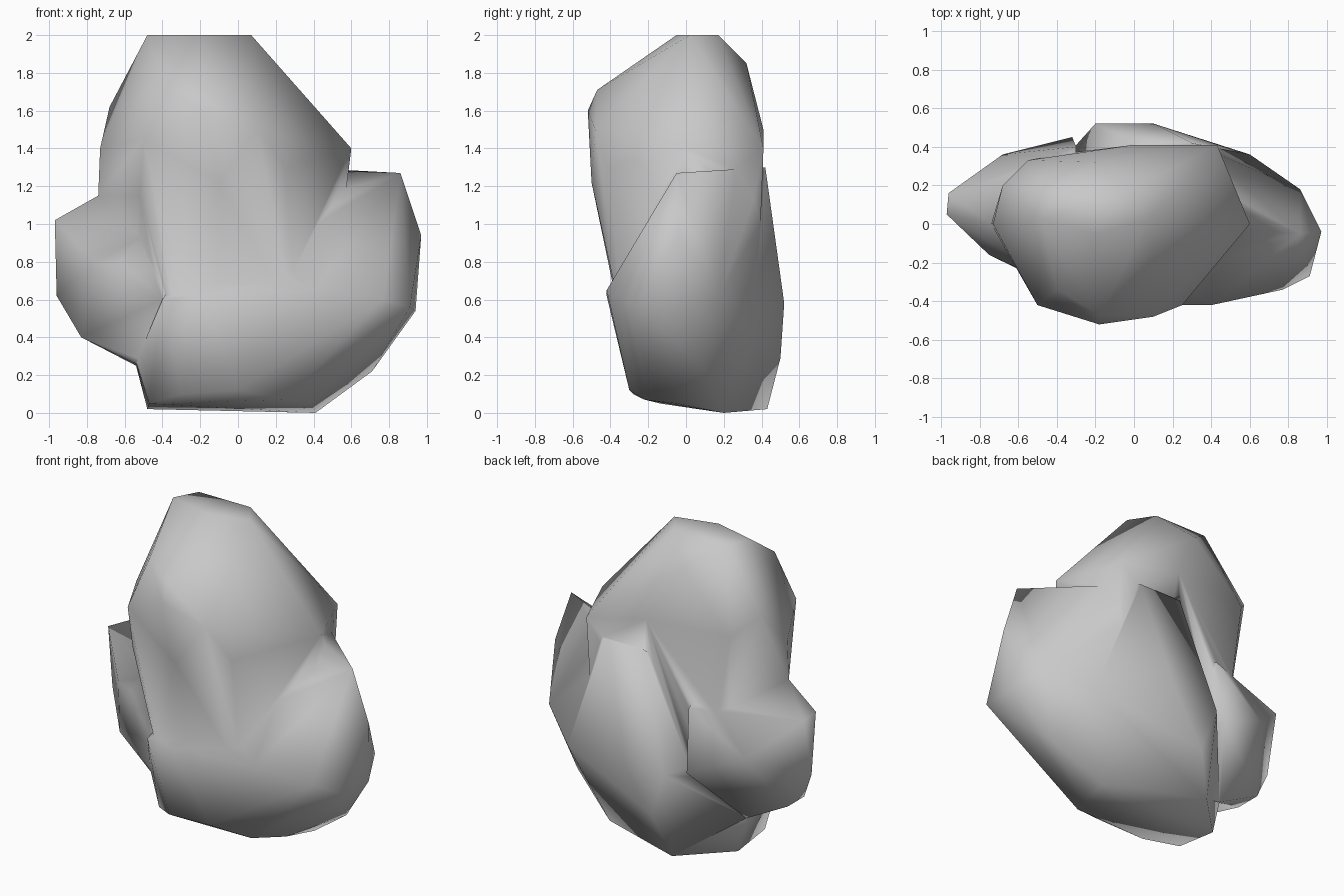
import bpy
import bmesh

# Remove the default object
default_cube = bpy.data.objects.get("Cube")
if default_cube:
    bpy.data.objects.remove(default_cube, do_unlink=True)


def make_material(name, colour):
    material = bpy.data.materials.new(name)
    material.use_nodes = True
    material.diffuse_color = colour
    shader = material.node_tree.nodes["Principled BSDF"]
    shader.inputs["Base Color"].default_value = colour
    shader.inputs["Roughness"].default_value = 0.9
    return material


def chunk(name, corners, material):
    """A convex lump of stone wrapped around its corner points."""
    bm = bmesh.new()
    for corner in corners:
        bm.verts.new(corner)
    hull = bmesh.ops.convex_hull(bm, input=bm.verts)
    buried = [item for item in hull["geom_interior"] if isinstance(item, bmesh.types.BMVert)]
    bmesh.ops.delete(bm, geom=buried, context="VERTS")
    bmesh.ops.recalc_face_normals(bm, faces=bm.faces)
    mesh = bpy.data.meshes.new(name)
    bm.to_mesh(mesh)
    bm.free()
    mesh.materials.append(material)
    lump = bpy.data.objects.new(name, mesh)
    bpy.context.collection.objects.link(lump)
    return lump


def fuse(body, lump):
    """Weld a lump onto the body and discard the separate lump."""
    union = body.modifiers.new("fuse", "BOOLEAN")
    union.operation = "UNION"
    union.solver = "EXACT"
    union.object = lump
    bpy.context.view_layer.objects.active = body
    bpy.ops.object.modifier_apply(modifier=union.name)
    bpy.data.objects.remove(lump, do_unlink=True)


stone_grey = make_material("stone grey", (0.58, 0.58, 0.58, 1))

# Upper body: flat summit, brow, shoulders and the taper into the base
summit = [(-.48, .02, 2), (-.4, .17, 2), (-.03, .17, 2), (.07, .02, 2), (-.2, -.05, 2)]
brow = [
    (-.2, .32, 1.85), (-.4, -.34, 1.76), (-.18, -.47, 1.71),
    (-.68, .2, 1.62), (-.18, -.52, 1.6), (.1, -.48, 1.5),
]
shoulders = [
    (-.5, -.42, 1.45), (-.73, 0, 1.4), (-.55, .33, 1.5), (0, .41, 1.5),
    (.43, .41, 1.4), (.6, 0, 1.4), (.25, -.42, 1.3),
    (-.1, -.5, 1.22), (-.74, 0, 1.15), (-.52, -.34, 1.15),
]
taper = [
    (-.33, -.35, .5), (.3, -.34, .5), (.5, -.1, .6),
    (.4, .38, .6), (-.4, .36, .6), (-.5, 0, .5),
]
boulder = chunk("boulder", summit + brow + shoulders + taper, stone_grey)

# Base: underside, belly, and the bulge that rises on the +x side
underside = [
    (.41, .2, 0), (-.48, .15, .02), (-.2, .43, .02), (-.47, -.14, .05),
    (-.3, -.28, .1), (0, -.3, .12), (.25, -.22, .07), (.38, -.05, .05),
]
belly = [
    (-.54, -.13, .27), (-.54, .14, .25), (-.1, .5, .29), (.1, .52, .58),
    (-.2, .52, .58), (.6, .36, .5), (.4, -.42, .65), (-.2, -.42, .62),
    (-.4, -.36, .6), (0, .42, 1.3), (.3, .42, 1.3),
]
bulge = [
    (.71, .1, .22), (.86, .18, .63), (.94, 0, .54), (.91, -.27, .56),
    (.77, -.34, .6), (.97, -.04, .94), (.86, -.05, 1.27),
]
fuse(boulder, chunk("base", underside + belly + bulge, stone_grey))

# Lobe on the -x side
lobe_tip = [
    (-.97, .05, 1.02), (-.96, .16, 1), (-.96, .08, .62), (-.83, -.03, .4), (-.83, .14, .4),
]
lobe_root = [
    (-.54, -.13, .26), (-.54, .15, .25), (-.75, -.16, .8), (-.62, -.22, .8),
    (-.68, .36, .75), (-.32, .45, .6), (-.74, 0, 1.15), (-.5, -.25, .95),
    (-.3, 0, 1.2), (-.3, 0, .3), (-.3, .4, 1), (-.4, -.33, .6),
]
fuse(boulder, chunk("side_lobe", lobe_tip + lobe_root, stone_grey))

# Soft shading over the whole stone
for polygon in boulder.data.polygons:
    polygon.use_smooth = True
